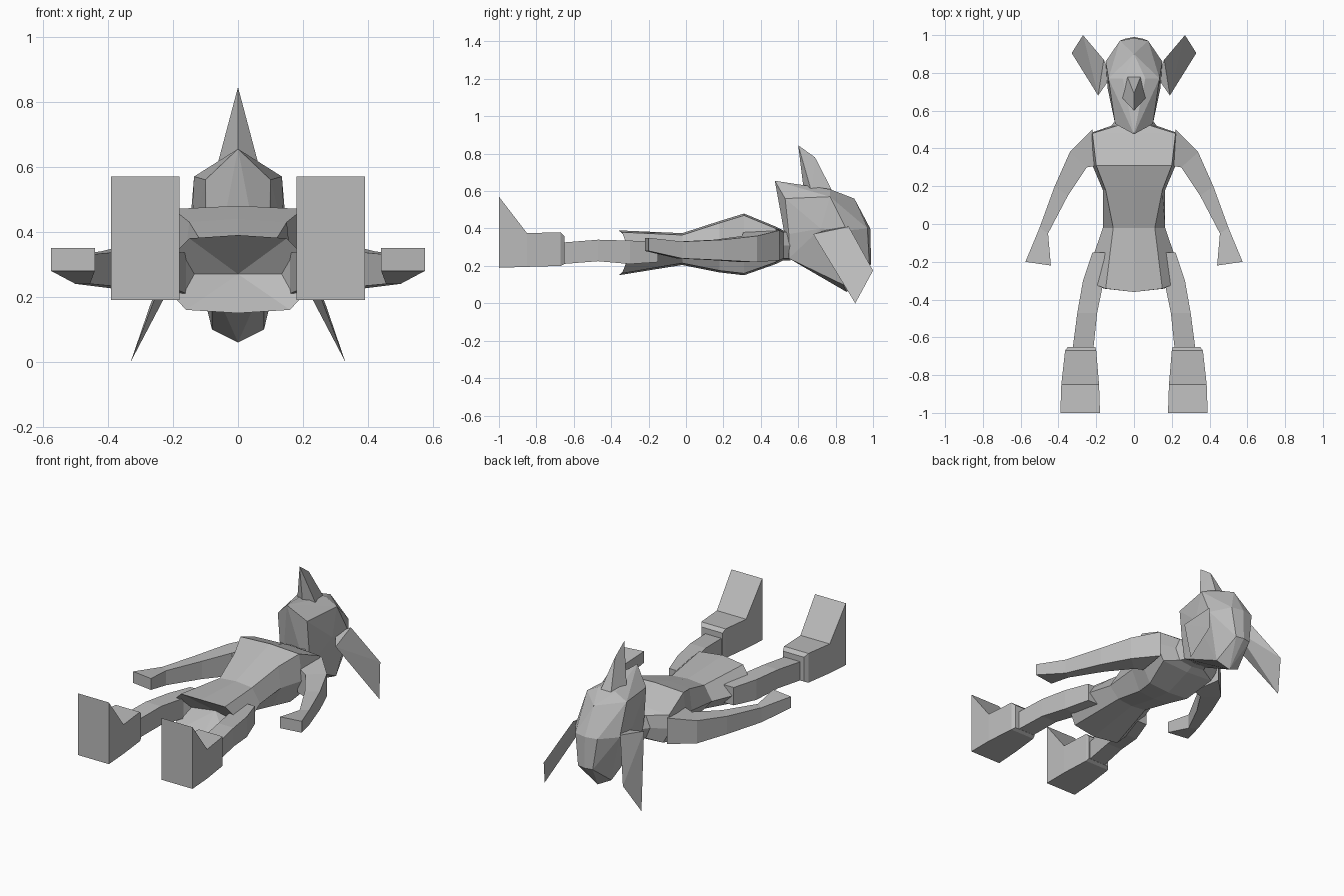
import bpy, bmesh

cube = bpy.data.objects.get("Cube")
if cube:
    bpy.data.objects.remove(cube, do_unlink=True)

grey = bpy.data.materials.new("plain grey")
grey.use_nodes = True
colour = (0.5, 0.5, 0.5, 1)
grey.diffuse_color = colour
grey.node_tree.nodes["Principled BSDF"].inputs["Base Color"].default_value = colour


def finish(name, bm, mirrored=False):
    """Turn a bmesh into a flat shaded object, optionally mirrored left to right."""
    bmesh.ops.recalc_face_normals(bm, faces=bm.faces)
    mesh = bpy.data.meshes.new(name)
    bm.to_mesh(mesh)
    bm.free()
    mesh.materials.append(grey)
    obj = bpy.data.objects.new(name, mesh)
    bpy.context.collection.objects.link(obj)
    if mirrored:
        modifier = obj.modifiers.new("left and right", 'MIRROR')
        modifier.use_axis = (True, False, False)
        modifier.use_clip = False
        modifier.use_mirror_merge = False
    return obj


def loft(name, rings, mirrored=False, end_point=None):
    """Skin a list of matching rings and close both ends."""
    bm = bmesh.new()
    loops = [[bm.verts.new(p) for p in ring] for ring in rings]
    count = len(loops[0])
    for a, b in zip(loops, loops[1:]):
        for i in range(count):
            j = (i + 1) % count
            bm.faces.new((a[i], a[j], b[j], b[i]))
    bm.faces.new(loops[0])
    last = loops[-1]
    if end_point:
        tip = bm.verts.new(end_point)
        for i in range(count):
            bm.faces.new((last[i], last[(i + 1) % count], tip))
    else:
        bm.faces.new(last)
    return finish(name, bm, mirrored)


def limb(name, rows):
    """Four sided limb; a row is outer x, y, inner x, y, bottom z, top z."""
    rings = [[(xo, yo, lo), (xo, yo, hi), (xi, yi, hi), (xi, yi, lo)]
             for xo, yo, xi, yi, lo, hi in rows]
    return loft(name, rings, mirrored=True)


def hull(name, points, both_sides=False, mirrored=False):
    """Faceted solid wrapped around a few corner points."""
    bm = bmesh.new()
    for x, y, z in points:
        bm.verts.new((x, y, z))
        if both_sides and x:
            bm.verts.new((-x, y, z))
    result = bmesh.ops.convex_hull(bm, input=bm.verts)
    loose = [v for v in bm.verts if not v.link_faces]
    bmesh.ops.delete(bm, geom=loose, context='VERTS')
    return finish(name, bm, mirrored)


def torso_ring(y, bow, side, mid, top_w, top, back_w, back):
    """Eight sided section, with front and back bowed along y at the hem."""
    half = [(top_w, y - bow * 0.7, top - 0.01), (side, y, mid),
            (back_w, y - bow * 0.7, back + 0.01)]
    ring = [(0, y - bow, top)] + half + [(0, y - bow, back)]
    return ring + [(-x, v, z) for x, v, z in reversed(half)]


# Tunic from neck to flared hem, hollow underneath
loft("tunic", [torso_ring(*row) for row in (
    (0.56, 0, 0.09, 0.31, 0.07, 0.39, 0.07, 0.23),
    (0.52, 0, 0.12, 0.31, 0.09, 0.39, 0.09, 0.23),
    (0.48, 0, 0.235, 0.32, 0.22, 0.41, 0.18, 0.21),
    (0.31, 0, 0.22, 0.31, 0.2, 0.48, 0.14, 0.15),
    (0.18, 0, 0.165, 0.3, 0.15, 0.44, 0.11, 0.165),
    (-0.02, 0, 0.165, 0.28, 0.11, 0.375, 0.1, 0.205),
    (-0.3, 0.06, 0.26, 0.27, 0.15, 0.39, 0.16, 0.15),
)], end_point=(0, -0.22, 0.27))

# Arms ending in mitten hands
limb("arms", [
    (0.22, 0.5, 0.19, 0.31, 0.23, 0.39),
    (0.34, 0.38, 0.25, 0.3, 0.22, 0.36),
    (0.42, 0.2, 0.35, 0.15, 0.23, 0.34),
    (0.5, -0.02, 0.455, -0.05, 0.24, 0.33),
    (0.575, -0.2, 0.44, -0.22, 0.28, 0.35),
])

# Legs
limb("legs", [
    (0.22, -0.15, 0.06, -0.15, 0.22, 0.33),
    (0.27, -0.3, 0.16, -0.3, 0.21, 0.335),
    (0.3, -0.47, 0.195, -0.47, 0.225, 0.34),
    (0.325, -0.66, 0.215, -0.66, 0.21, 0.325),
])

# Boots with a cuff and an upturned toe
limb("boots", [
    (0.35, -0.65, 0.205, -0.65, 0.21, 0.36),
    (0.365, -0.67, 0.2, -0.67, 0.2, 0.38),
    (0.385, -0.85, 0.185, -0.85, 0.195, 0.375),
    (0.39, -1, 0.18, -1, 0.19, 0.57),
])

# Head with pointed chin
hull("head", [
    (0, 0.475, 0.655), (0, 0.62, 0.625), (0.06, 0.77, 0.61),
    (0, 0.9, 0.56), (0.1, 0.53, 0.56), (0.135, 0.77, 0.57),
    (0.1, 0.55, 0.37), (0.08, 0.55, 0.24), (0.15, 0.86, 0.39),
    (0.14, 0.72, 0.4), (0.075, 0.97, 0.4), (0, 0.985, 0.4),
    (0.05, 0.98, 0.21), (0, 0.99, 0.21), (0.08, 0.84, 0.1), (0, 0.86, 0.06),
], both_sides=True)

# Long pointed nose
hull("nose", [
    (0, 0.6, 0.845), (0, 0.69, 0.78), (0.035, 0.78, 0.605),
    (0.065, 0.67, 0.6), (0, 0.63, 0.6),
], both_sides=True)

# Large swept back ears
hull("ears", [
    (0.19, 0.68, 0.37), (0.16, 0.87, 0.41), (0.27, 1, 0.175),
    (0.33, 0.905, 0), (0.12, 0.78, 0.4),
], mirrored=True)
